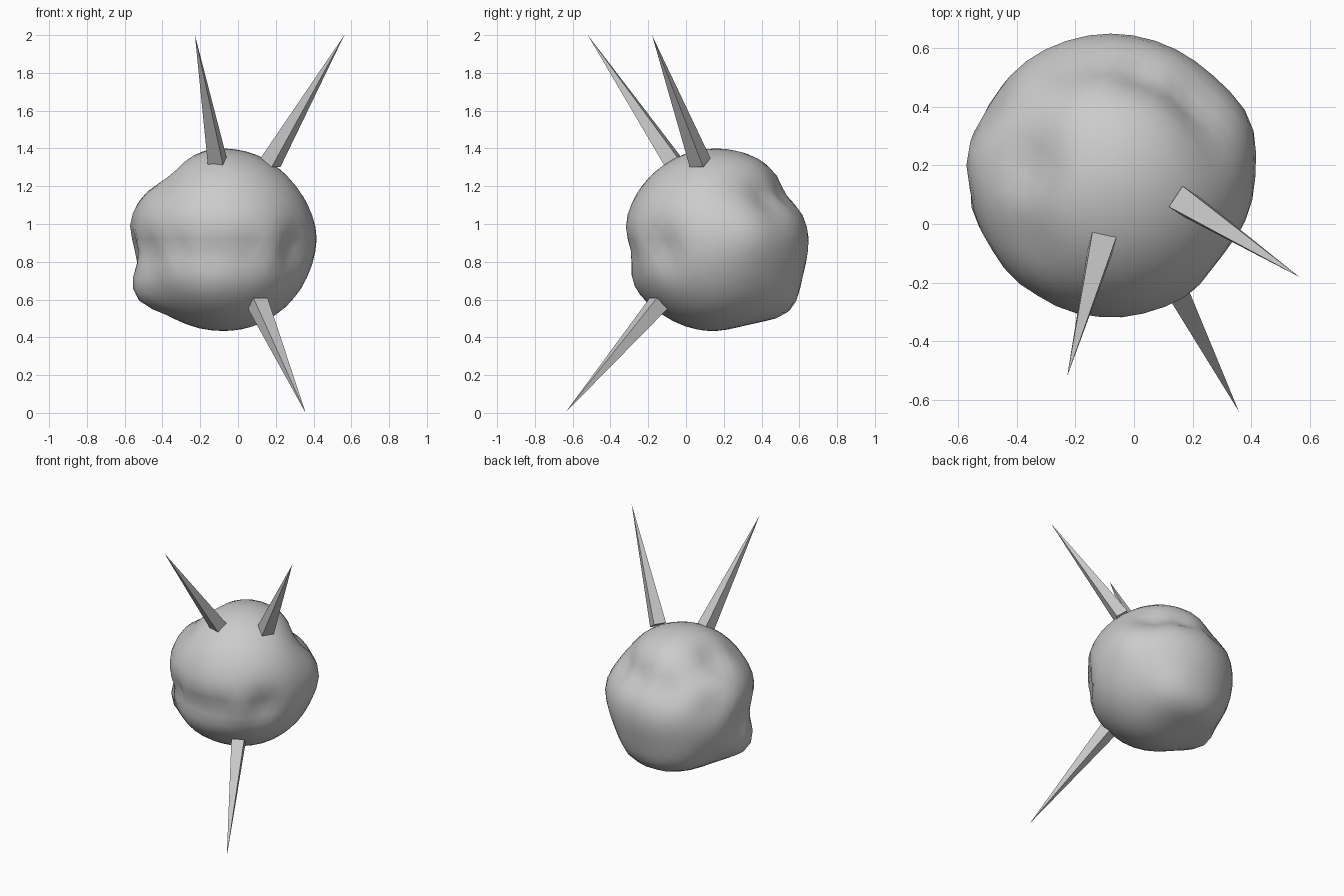
import bpy, bmesh, math
from mathutils import Vector, Matrix

if "Cube" in bpy.data.objects:
    bpy.data.objects.remove(bpy.data.objects["Cube"])

CENTRE = Vector((-0.08, 0.16, 0.92))

# dents and bulges: direction from centre, radius change, sharpness
LUMPS = [
    ((-0.45, -0.02, -0.07), -0.055, 40),  # crease, left end
    ((-0.40, -0.25, -0.07), -0.055, 45),  # front crease, left to right
    ((-0.24, -0.41, -0.06), -0.05, 50),
    ((-0.04, -0.47, -0.07), -0.04, 50),
    ((0.14, -0.45, -0.07), -0.04, 50),
    ((0.37, -0.28, -0.05), -0.055, 35),   # right dent
    ((-0.46, -0.10, -0.30), 0.07, 25),    # lower left bulge
    ((-0.47, 0.08, 0.08), 0.02, 30),
    ((-0.10, -0.40, -0.27), 0.015, 25),   # lower front bulge
    ((-0.29, 0.04, 0.36), -0.065, 28),    # upper left dents
    ((-0.30, -0.20, 0.32), -0.03, 28),
    ((-0.27, 0.24, 0.30), -0.025, 28),
    ((-0.42, 0.24, 0.10), -0.025, 35),
    ((0.10, 0.37, 0.25), -0.065, 30),     # upper back dents
    ((-0.14, 0.40, 0.23), -0.05, 30),
    ((0.30, 0.29, 0.25), -0.07, 30),
    ((0.37, 0.12, 0.30), -0.02, 30),
    ((-0.26, 0.36, -0.38), 0.04, 22),     # lower back bulges
    ((-0.05, 0.42, -0.40), 0.04, 30),
    ((0.16, 0.38, -0.36), 0.04, 25),
    ((0.0, 0.13, -0.46), -0.01, 25),      # flattened underside
    ((0.47, 0.19, 0.02), 0.025, 25),      # right bulge
]


def make_object(name, bm):
    mesh = bpy.data.meshes.new(name)
    bm.to_mesh(mesh)
    bm.free()
    obj = bpy.data.objects.new(name, mesh)
    bpy.context.collection.objects.link(obj)
    return obj


def spike(name, base, tip, radius=0.06):
    base, tip = Vector(base), Vector(tip)
    axis = tip - base
    bm = bmesh.new()
    bmesh.ops.create_cone(bm, cap_ends=True, segments=4, radius1=radius,
                          radius2=0, depth=axis.length)
    bmesh.ops.remove_doubles(bm, verts=bm.verts, dist=1e-5)
    turn = axis.to_track_quat('Z', 'Y').to_matrix().to_4x4()
    bm.transform(Matrix.Translation((base + tip) / 2) @ turn
                 @ Matrix.Rotation(math.pi / 4, 4, 'Z'))
    return make_object(name, bm)


# lumpy rock body
bm = bmesh.new()
bmesh.ops.create_icosphere(bm, subdivisions=4, radius=1)
lumps = [(Vector(d).normalized(), a, k) for d, a, k in LUMPS]
for v in bm.verts:
    d = v.co.normalized()
    r = 0.49 + sum(a * math.exp(k * (d.dot(n) - 1)) for n, a, k in lumps)
    r -= 0.01 * max(0, d.z)  # slightly flattened crown
    v.co = CENTRE + d * r
for f in bm.faces:
    f.smooth = True
make_object("rock_body", bm)

# four-sided spikes
spike("upper_left_spike", (-0.108, -0.062, 1.32), (-0.228, -0.52, 2.0))
spike("upper_right_spike", (0.172, 0.075, 1.325), (0.563, -0.18, 2.0))
spike("lower_spike", (0.105, -0.145, 0.58), (0.358, -0.64, 0.0))
